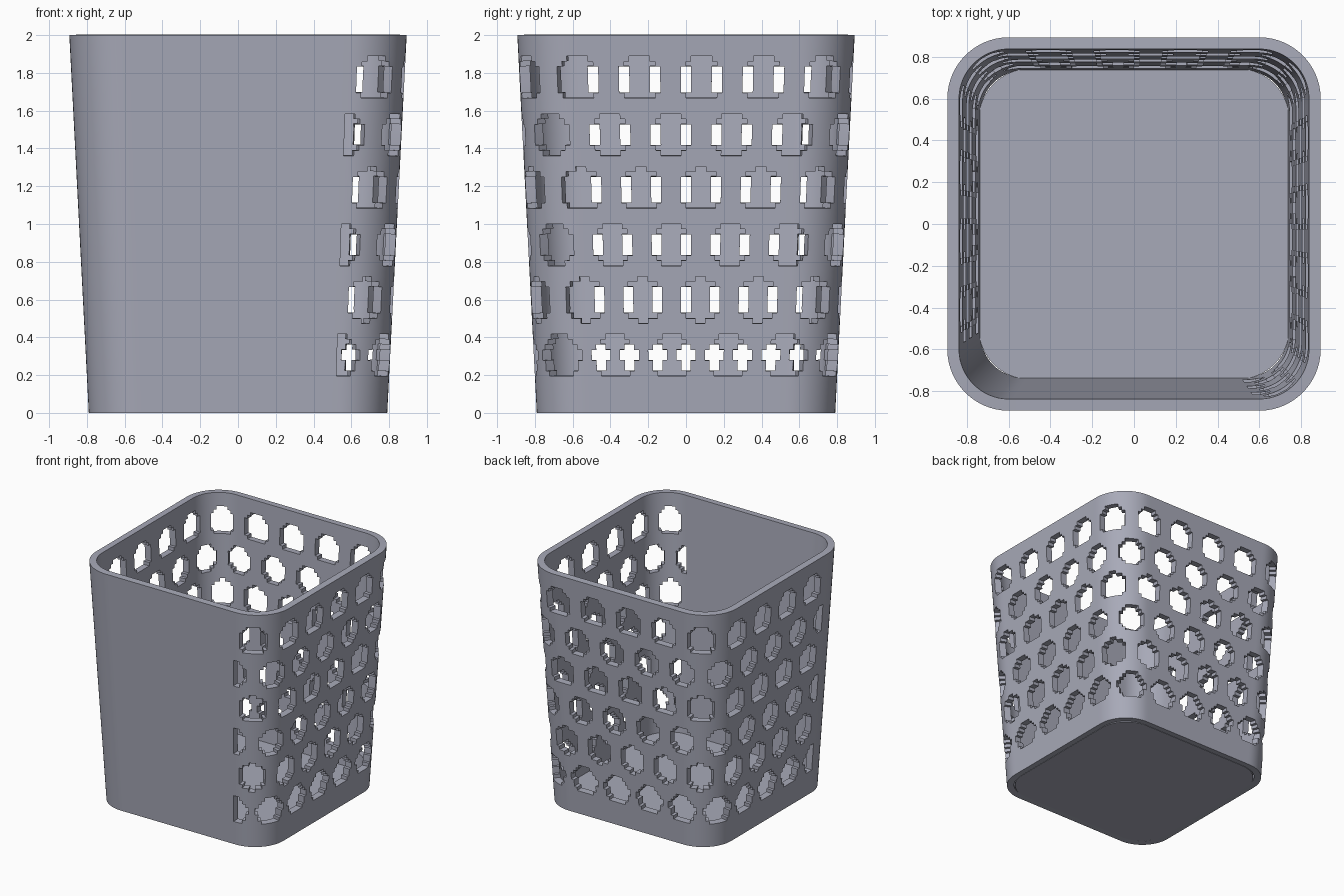
import bpy, bmesh, math

if "Cube" in bpy.data.objects:
    bpy.data.objects.remove(bpy.data.objects["Cube"], do_unlink=True)

HEIGHT, WALL, ROUND = 2.0, 0.056, 0.33
PER_SIDE = 5                      # hole pitches per quarter turn
COLS, ROWS = 12 * 4 * PER_SIDE, 72
STRAIGHT = 1 - ROUND
PITCH = (2 * STRAIGHT + ROUND * math.pi / 2) / PER_SIDE

mat = bpy.data.materials.new("lavender_grey")
mat.use_nodes = True
colour = (0.39, 0.40, 0.48, 1)
mat.diffuse_color = colour
mat.node_tree.nodes["Principled BSDF"].inputs["Base Color"].default_value = colour


def half_width(z):
    return 0.79 + 0.103 * z / HEIGHT


def outline(u, z, inset=0.0):
    """Point on the rounded square, u pitches round from the middle of +x."""
    q = math.floor(u / PER_SIDE + 0.5)
    s = (u - PER_SIDE * q) * PITCH
    x, y = 1.0, s
    if abs(s) > STRAIGHT:
        a = (abs(s) - STRAIGHT) / ROUND
        x = STRAIGHT + ROUND * math.cos(a)
        y = math.copysign(STRAIGHT + ROUND * math.sin(a), s)
    for _ in range(q % 4):
        x, y = -y, x
    h = half_width(z) - inset
    return x * h, y * h, z


def in_hole(u, z):
    """Staggered round holes on three sides; the front stays solid."""
    if not -3.25 < u < 11.75:
        return False
    row = min(5, max(0, round((z - 0.302) / 0.2936)))
    shift = 0.25 if row % 2 else -0.25
    du = u - shift - round(u - shift)
    dx = du * PITCH * half_width(z)
    dz = z - 0.302 - 0.2936 * row
    return math.hypot(dx, dz) < 0.114


def make_object(name, bm):
    bmesh.ops.recalc_face_normals(bm, faces=bm.faces)
    mesh = bpy.data.meshes.new(name)
    bm.to_mesh(mesh)
    bm.free()
    mesh.materials.append(mat)
    obj = bpy.data.objects.new(name, mesh)
    bpy.context.collection.objects.link(obj)
    return obj


# Perforated wall: a grid wrapped round the outline, with hole cells left out
bm = bmesh.new()
U = 4 * PER_SIDE / COLS
Z = HEIGHT / ROWS
grid = [[bm.verts.new(outline(c * U, r * Z)) for c in range(COLS)]
        for r in range(ROWS + 1)]
for r in range(ROWS):
    for c in range(COLS):
        u = (c + 0.5) * U
        if u > 4 * PER_SIDE - 3.25:
            u -= 4 * PER_SIDE
        if not in_hole(u, (r + 0.5) * Z):
            n = (c + 1) % COLS
            bm.faces.new((grid[r][c], grid[r][n], grid[r + 1][n], grid[r + 1][c]))
bmesh.ops.delete(bm, geom=[v for v in bm.verts if not v.link_faces], context='VERTS')
wall = make_object("basket_wall", bm)
solid = wall.modifiers.new("thickness", 'SOLIDIFY')
solid.thickness = WALL
solid.offset = -1
solid.use_even_offset = True

# Floor plate closing the bottom
bm = bmesh.new()
rings = [[bm.verts.new(outline(c * U, z, WALL - 0.006)) for c in range(COLS)]
         for z in (0.0, 0.06)]
for c in range(COLS):
    n = (c + 1) % COLS
    bm.faces.new((rings[0][c], rings[0][n], rings[1][n], rings[1][c]))
bm.faces.new(rings[0][::-1])
bm.faces.new(rings[1])
floor = make_object("basket_floor", bm)

# Smooth corners, crisp rims
for obj in (wall, floor):
    bpy.ops.object.select_all(action='DESELECT')
    obj.select_set(True)
    bpy.context.view_layer.objects.active = obj
    if obj.modifiers:
        bpy.ops.object.modifier_apply(modifier="thickness")
    bpy.ops.object.shade_smooth_by_angle(angle=math.radians(35))
